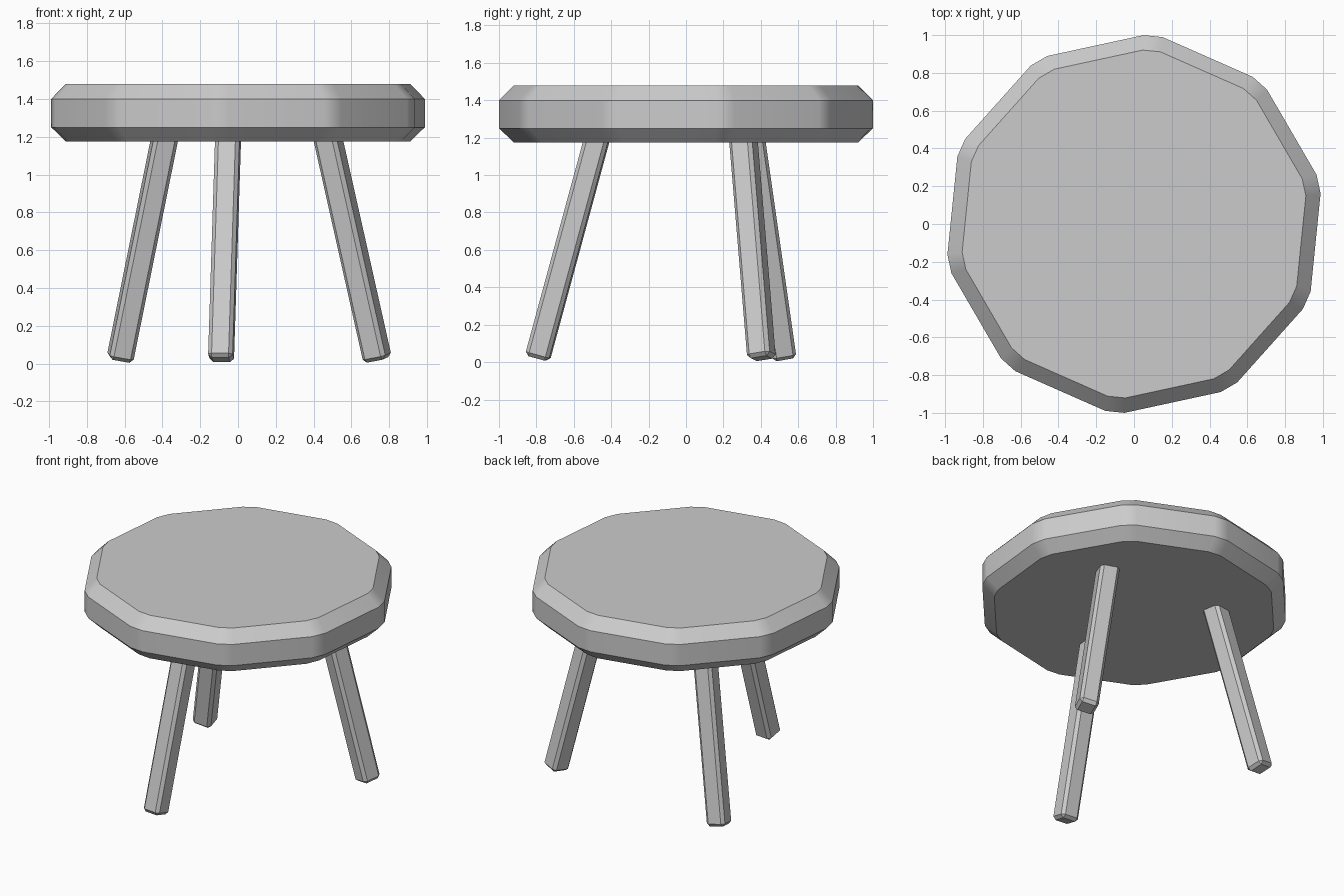
import bpy, bmesh
from math import radians, sin, cos
from mathutils import Vector, Matrix

if "Cube" in bpy.data.objects:
    bpy.data.objects.remove(bpy.data.objects["Cube"])


def make_object(name, bm):
    bmesh.ops.recalc_face_normals(bm, faces=bm.faces)
    mesh = bpy.data.meshes.new(name)
    bm.to_mesh(mesh)
    bm.free()
    ob = bpy.data.objects.new(name, mesh)
    bpy.context.collection.objects.link(ob)
    return ob


def smooth(ob):
    # soft corners between flat faces, sharp chamfer edges
    bpy.ops.object.select_all(action='DESELECT')
    ob.select_set(True)
    bpy.context.view_layer.objects.active = ob
    bpy.ops.object.shade_smooth_by_angle(angle=radians(30))
    wn = ob.modifiers.new("face_weight", 'WEIGHTED_NORMAL')
    wn.keep_sharp = True


# Seat: ten-sided slab with cut corners and chamfered rims
bm = bmesh.new()
angles = [radians(84.2 + 36 * i + d) for i in range(10) for d in (-2.9, 2.9)]
rings = []
for z, r in ((1.175, 0.922), (1.25, 1.001), (1.40, 1.001), (1.48, 0.922)):
    rings.append([bm.verts.new((r * cos(a), r * sin(a), z)) for a in angles])
n = len(angles)
for lo, hi in zip(rings, rings[1:]):
    for i in range(n):
        j = (i + 1) % n
        bm.faces.new((lo[i], lo[j], hi[j], hi[i]))
bm.faces.new(rings[0][::-1])
bm.faces.new(rings[-1])
smooth(make_object("seat", bm))


# Legs: splayed square bars with bevelled edges, ending inside the seat
def leg(name, foot, top, twist, width=0.13):
    foot, top = Vector(foot), Vector(top)
    axis = top - foot
    length = axis.length + 0.06
    bm = bmesh.new()
    bmesh.ops.create_cube(bm, size=1)
    bmesh.ops.scale(bm, vec=(width, width, length), verts=bm.verts)
    bmesh.ops.translate(bm, vec=(0, 0, length / 2), verts=bm.verts)
    bmesh.ops.bevel(bm, geom=bm.edges[:], offset=0.02, segments=1,
                    affect='EDGES', profile=0.5)
    rot = Vector((0, 0, 1)).rotation_difference(axis).to_matrix().to_4x4()
    spin = Matrix.Rotation(radians(twist), 4, 'Z')
    bmesh.ops.transform(bm, matrix=Matrix.Translation(foot) @ rot @ spin,
                        verts=bm.verts)
    smooth(make_object(name, bm))


leg("front_leg", (-0.09, -0.795, 0.02), (-0.053, -0.481, 1.175), -5)
leg("back_left_leg", (-0.625, 0.52, 0.02), (-0.391, 0.355, 1.175), 9)
leg("back_right_leg", (0.738, 0.404, 0.02), (0.479, 0.308, 1.175), -20)
